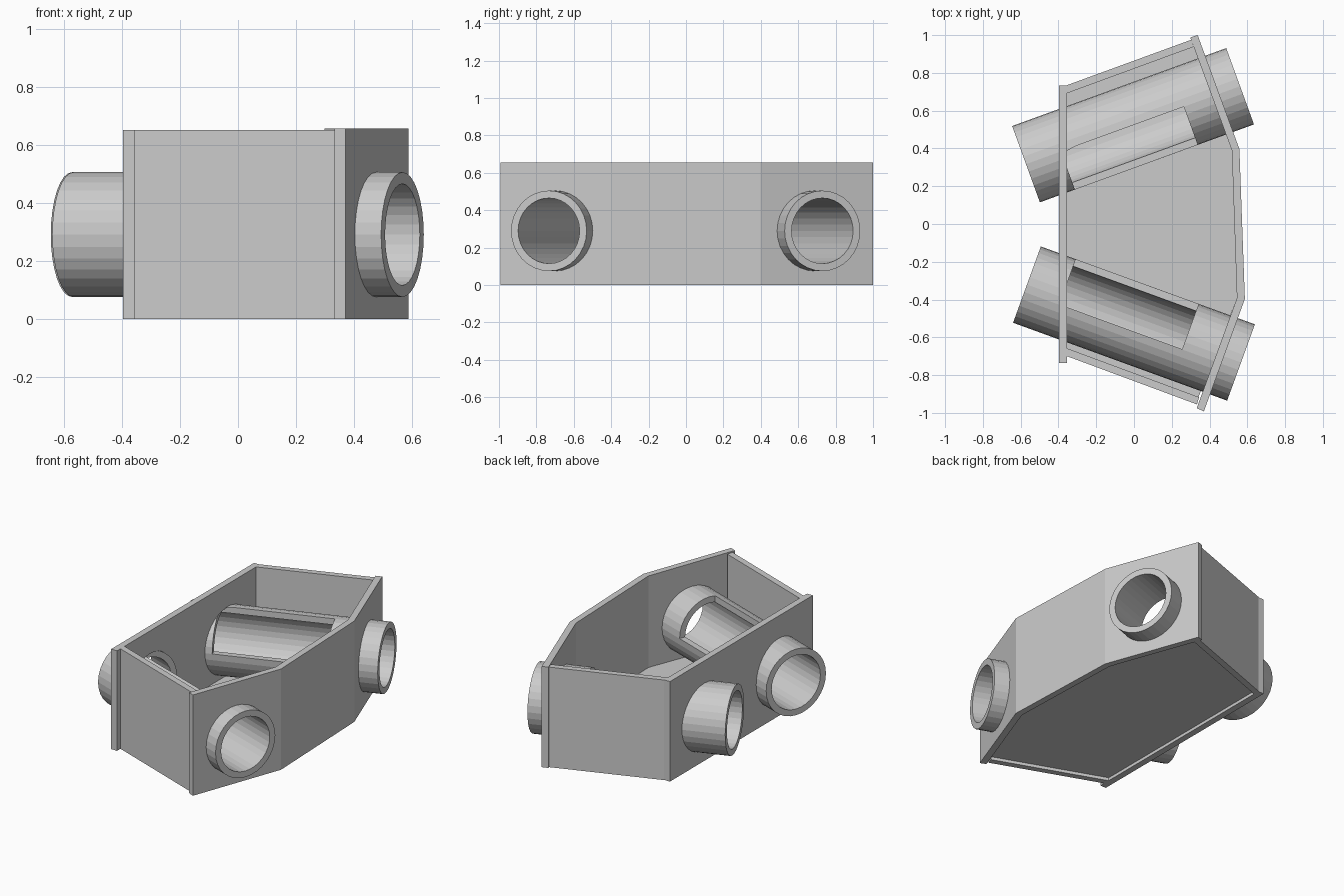
import bpy, bmesh, math
from mathutils import Matrix, Vector

if "Cube" in bpy.data.objects:
    bpy.data.objects.remove(bpy.data.objects["Cube"])


def material(name, v):
    m = bpy.data.materials.new(name)
    m.diffuse_color = (v, v, v, 1)
    m.use_nodes = True
    m.node_tree.nodes["Principled BSDF"].inputs["Base Color"].default_value = m.diffuse_color
    return m


GREY = material("grey", 0.6)
ANGLE = math.radians(20)
R_OUT, R_IN, PIPE_Z, LENGTH = 0.215, 0.175, 0.29, 1.206


def finish(name, bm, mat=GREY):
    bmesh.ops.recalc_face_normals(bm, faces=bm.faces)
    mesh = bpy.data.meshes.new(name)
    bm.to_mesh(mesh)
    bm.free()
    mesh.materials.append(mat)
    ob = bpy.data.objects.new(name, mesh)
    bpy.context.collection.objects.link(ob)
    return ob


def prism(name, outline, z0, z1):
    bm = bmesh.new()
    face = bm.faces.new([bm.verts.new((x, y, z0)) for x, y in outline])
    ext = bmesh.ops.extrude_face_region(bm, geom=[face])
    bmesh.ops.translate(bm, vec=(0, 0, z1 - z0),
                        verts=[v for v in ext["geom"] if isinstance(v, bmesh.types.BMVert)])
    return finish(name, bm)


def place(cx, cy, side):
    return Matrix.Translation((cx, cy, PIPE_Z)) @ Matrix.Rotation(side * ANGLE, 4, 'Z')


def tube(name, frame, radii, half, n=32):
    # one radius gives a solid rod, two radii give a hollow pipe
    bm = bmesh.new()
    rings = [[bm.verts.new(frame @ Vector((x, r * math.cos(2 * math.pi * i / n),
                                           r * math.sin(2 * math.pi * i / n))))
              for i in range(n)] for r in radii for x in (-half, half)]
    if len(radii) == 2:
        rings = [rings[0], rings[1], rings[3], rings[2]]
        pairs = list(zip(rings, rings[1:] + rings[:1]))
    else:
        pairs = [(rings[0], rings[1])]
        bm.faces.new(rings[0])
        bm.faces.new(rings[1])
    for a, b in pairs:
        for i in range(n):
            j = (i + 1) % n
            bm.faces.new((a[i], a[j], b[j], b[i]))
    return finish(name, bm)


def cut(target, cutter):
    mod = target.modifiers.new("cut", 'BOOLEAN')
    mod.operation, mod.solver, mod.object = 'DIFFERENCE', 'EXACT', cutter
    cutter.hide_render = True
    cutter.hide_viewport = True


# Walls
back = prism("back_wall", [(-.397, -.735), (-.355, -.735), (-.355, .732), (-.397, .732)], 0, .65)
prism("left_side_wall", [(-.355, -.70), (.333, -.955), (.345, -.917), (-.355, -.658)], 0, .65)
prism("right_side_wall", [(-.355, .735), (.302, .975), (.316, .938), (-.355, .692)], 0, .65)
front = prism("front_wall", [(.337, 1.0), (.558, .397), (.587, -.397), (.37, -.992), (.332, -.975),
                             (.545, -.392), (.518, .390), (.298, .987)], 0, .655)

# Floor, slightly recessed
prism("floor", [(-.357, -.66), (.34, -.92), (.546, -.392), (.519, .39), (.32, .94), (-.357, .694)], .02, .06)

# Angled pipes with a quarter of the tube opened towards the middle
for label, cx, cy, side, inner in (("right", -.005, .523, 1, 0.0), ("left", 0.0, -.527, -1, .04)):
    frame = place(cx, cy, side)
    pipe = tube(label + "_pipe", frame, (R_OUT, R_IN), LENGTH / 2)
    bm = bmesh.new()
    bmesh.ops.create_cube(bm, size=1)
    y0, y1 = -side * .3, side * inner
    bm.transform(frame @ Matrix.Translation((-.06, (y0 + y1) / 2, .1505))
                 @ Matrix.Diagonal((.692, abs(y1 - y0), .3, 1)))
    cut(pipe, finish(label + "_window_cutter", bm))
    rod = tube(label + "_hole_cutter", frame, (R_OUT - .003,), .9)
    cut(back, rod)
    cut(front, rod)
